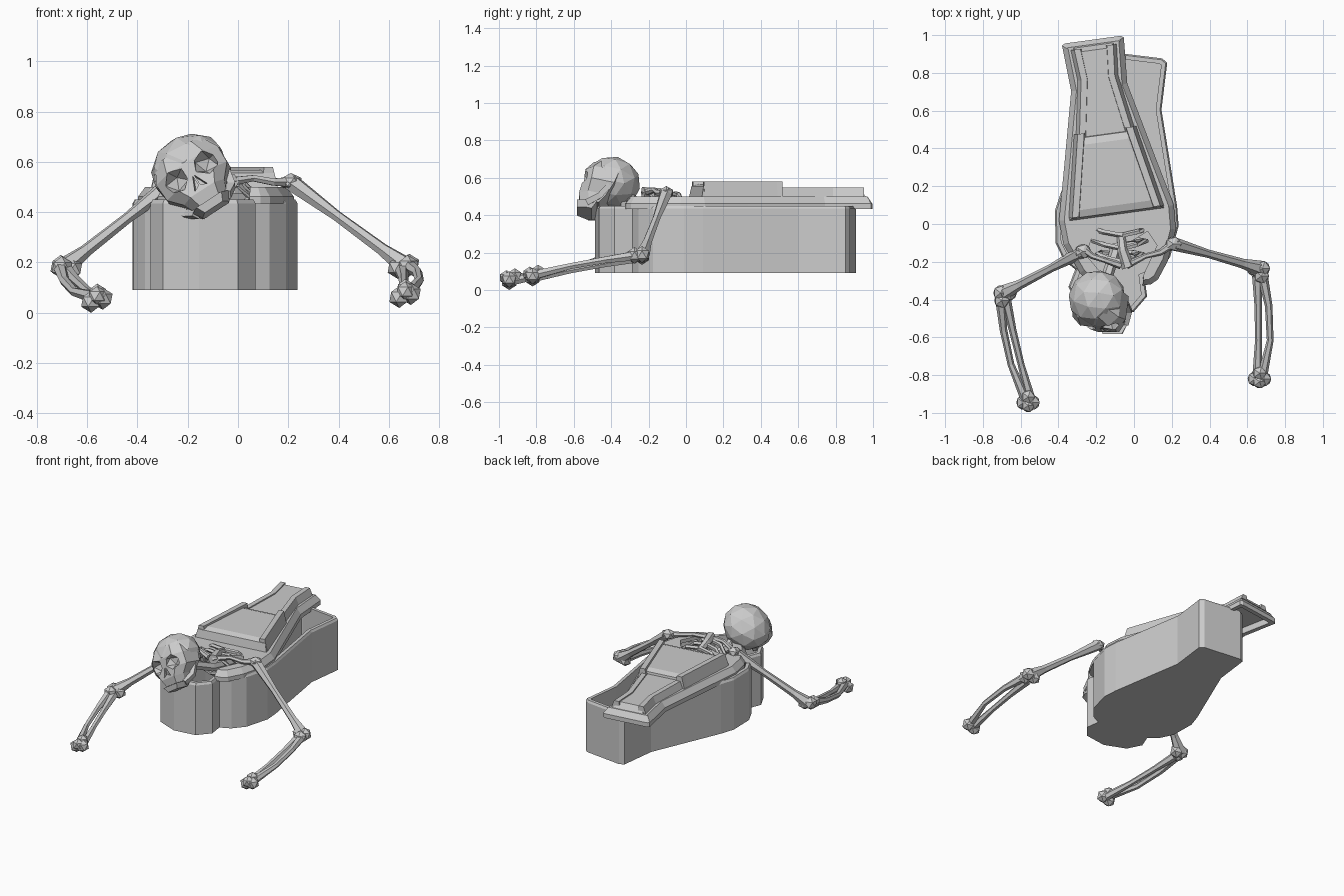
import bpy, bmesh, math
from mathutils import Vector, Matrix, Euler

if "Cube" in bpy.data.objects:
    bpy.data.objects.remove(bpy.data.objects["Cube"])


def make(name, bm, matrix=None):
    bmesh.ops.recalc_face_normals(bm, faces=bm.faces)
    me = bpy.data.meshes.new(name)
    bm.to_mesh(me)
    bm.free()
    ob = bpy.data.objects.new(name, me)
    bpy.context.collection.objects.link(ob)
    if matrix:
        me.transform(matrix)
    return ob


def loft(name, rings, matrix=None):
    """Skin equal-length rings of points and cap both ends."""
    bm = bmesh.new()
    vs = [[bm.verts.new(p) for p in r] for r in rings]
    n = len(vs[0])
    for a, b in zip(vs, vs[1:]):
        for i in range(n):
            bm.faces.new((a[i], a[(i + 1) % n], b[(i + 1) % n], b[i]))
    bm.faces.new(vs[0])
    bm.faces.new(vs[-1])
    return make(name, bm, matrix)


def mirror(half):
    return half + [(-x, y) for x, y in reversed(half) if x != 0]


def offset(pts, d):
    """Move a counter-clockwise outline inward by d."""
    out = []
    for i, p in enumerate(pts):
        p = Vector(p)
        a = (p - Vector(pts[i - 1])).normalized()
        b = (Vector(pts[(i + 1) % len(pts)]) - p).normalized()
        na, nb = Vector((-a.y, a.x)), Vector((-b.y, b.x))
        out.append(tuple(p + (na + nb) * d / (1 + na.dot(nb))))
    return out


def at(pts, z):
    return [(x, y, z) for x, y in pts]


def tube(name, pts, radii, n=6):
    pts = [Vector(p) for p in pts]
    rings = []
    for i, p in enumerate(pts):
        d = pts[min(i + 1, len(pts) - 1)] - pts[max(i - 1, 0)]
        q = d.to_track_quat('Z', 'Y')
        rings.append([p + q @ Vector((radii[i] * math.cos(k * math.tau / n),
                                      radii[i] * math.sin(k * math.tau / n), 0)) for k in range(n)])
    return loft(name, rings)


def ball(name, loc, size, sub=1, rot=(0, 0, 0)):
    bm = bmesh.new()
    bmesh.ops.create_icosphere(bm, subdivisions=sub, radius=1)
    s = size if isinstance(size, tuple) else (size,) * 3
    return make(name, bm, Matrix.LocRotScale(Vector(loc), Euler(rot), Vector(s)))


def combine(ob, other, operation='DIFFERENCE'):
    other.hide_render = True
    m = ob.modifiers.new("combine", 'BOOLEAN')
    m.operation, m.solver, m.object = operation, 'EXACT', other
    bpy.context.view_layer.objects.active = ob
    bpy.ops.object.modifier_apply(modifier=m.name)
    bpy.data.objects.remove(other)


# Hollow coffin with head bump, neck and shoulders
BOX = Matrix.Translation((-0.095, 0, 0)) @ Matrix.Rotation(math.radians(-7), 4, 'Z')
shape = mirror([(0, -.49), (.15, -.45), (.21, -.36), (.185, -.265), (.25, -.225), (.305, -.14),
                (.33, .03), (.31, .13), (.165, .63), (.165, .88), (.135, .9)])
inner = offset(shape, .03)
loft("coffin", [at(shape, .09), at(shape, .435), at(offset(shape, .008), .45),
                at(inner, .45), at(inner, .12)], BOX)

# Lid: shallow upturned tray, twisted aside, with the broken chest opening
LID = Matrix.Translation((-0.085, 0, 0)) @ Matrix.Rotation(math.radians(7.8), 4, 'Z')
lid_shape = mirror([(.13, -.34), (.17, -.32), (.235, -.23), (.3, -.07), (.307, .06), (.25, .3),
                    (.15, .73), (.165, .975), (.15, .985)])
under = offset(lid_shape, .03)
lid = loft("lid", [at(under, .475), at(under, .432), at(lid_shape, .432), at(lid_shape, .462),
                   at(offset(lid_shape, .028), .5)], LID)
hole = mirror([(.07, -.4), (.1, -.28), (.19, -.14), (.15, -.06), (.06, -.1)])
combine(lid, loft("hole_cutter", [at(hole, .3), at(hole, .7)], LID))

# Raised chest and leg panels on the lid
chest = mirror([(.255, .05), (.15, .49)])
loft("lid_chest_panel", [at(chest, .49), at(offset(chest, .012), .555), at(offset(chest, .05), .568)], LID)
legs = mirror([(.155, .35), (.09, .78), (.115, .96)])
loft("lid_leg_panel", [at(legs, .49), at(offset(legs, .03), .54)], LID)


# Square-cut bands along both edges of the raised panels
def band(name, path, w, z0, z1):
    for s in (-1, 1):
        rings = [[(s * (x - w), y, z0), (s * (x - w * .7), y, z1), (s * (x + w * .4), y, z1),
                  (s * (x + w), y, z0)] for x, y in path]
        loft(name, rings, LID)


band("chest_band", [(.222, .065), (.14, .47), (.135, .5)], .032, .5, .58)
band("leg_band", [(.13, .47), (.078, .78), (.092, .945)], .03, .5, .547)

# Torso: spine, breastbone, ribs and collar bones
tube("spine", [(-.09, .05, .38), (-.1, -.15, .42), (-.14, -.27, .47), (-.17, -.36, .54)],
     (.03, .03, .03, .028))
tube("breastbone", [(-.07, -.05, .5), (-.06, -.14, .52), (-.03, -.23, .52)], (.02, .028, .035))
for i in range(3):
    y = -.2 + i * .07
    w = .12 + .02 * i
    for s in (-1, 1):
        tube("rib", [(-.06, y, .515), (-.07 + s * w * .6, y + .02, .51), (-.075 + s * w, y + .04, .46),
                     (-.09 + s * w * .7, y + .05, .4), (-.09, y + .04, .38)],
             (.014, .014, .014, .014, .012), 5)
tube("collar_bone_right", [(-.04, -.22, .52), (.06, -.17, .535), (.14, -.15, .52), (.2, -.11, .52)],
     (.02, .014, .016, .022))
tube("collar_bone_left", [(-.07, -.22, .52), (-.16, -.19, .535), (-.22, -.17, .52), (-.26, -.14, .52)],
     (.02, .014, .016, .022))


# Arms: upper arm, two forearm bones, wrist knuckles
def arm(side, sh, el, wr, bow):
    sh, el, wr = Vector(sh), Vector(el), Vector(wr)
    tube("upper_arm_" + side, [sh, sh.lerp(el, .12), sh.lerp(el, .4), sh.lerp(el, .8), el],
         (.036, .032, .022, .026, .042))
    ball("shoulder_knob_" + side, sh, (.048, .042, .036))
    sx = 1 if el.x > 0 else -1
    for dx, dy, dz in ((.015, 0, .005), (-.03, .0, -.005), (.01, -.04, .0)):
        ball("elbow_knob_" + side, el + Vector((dx * sx, dy, dz)), .045)
    start = el + Vector((0, -.04, -.01))
    for k, b in ((-.012, Vector(bow) * .15), (.016, Vector(bow))):
        off = Vector((k * sx, 0, k * .5))
        tube("forearm_bone_" + side,
             [start + off, start.lerp(wr, .3) + off + b * .8, start.lerp(wr, .65) + off + b, wr + off],
             (.028, .02, .018, .026))
    for dx, dy, dz, r in ((-.024, -.02, -.012, .044), (.022, -.02, .0, .044), (0, -.035, .01, .04),
                          (0, .01, .02, .04)):
        ball("wrist_knob_" + side, wr + Vector((dx, dy, dz)), r)


arm("right", (.21, -.105, .52), (.665, -.235, .185), (.665, -.8, .075), (.04, 0, .01))
arm("left", (-.27, -.145, .51), (-.69, -.365, .18), (-.56, -.925, .056), (-.03, 0, -.02))

# Skull: cranium, upper jaw, chin and cheeks, in its own upright frame
SK = Matrix.Translation((-.19, -.395, .565)) @ Euler((math.radians(-14), math.radians(-33), 0)).to_matrix().to_4x4()


def ring(w, y0, y1, z, c=.6):
    return [(-w, y1, z), (-w, y0 + .05, z), (-w * c, y0, z), (w * c, y0, z), (w, y0 + .05, z), (w, y1, z)]


skull = ball("skull", (0, .0, .01), (.158, .15, .135), 2)
combine(skull, loft("skull_face", [ring(.075, -.135, -.03, -.175), ring(.095, -.15, 0, -.13),
                                   ring(.142, -.145, .03, -.075), ring(.145, -.15, .04, .0),
                                   ring(.11, -.12, .03, .07)]), 'UNION')
for s in (-1, 1):
    combine(skull, ball("eye_cutter", (s * .07, -.15, -.042), (.056, .07, .05), 1, (0, s * .2, 0)))
    combine(skull, loft("nose_cutter", [[(s * .004, y, -.06), (s * .03, y, -.12), (s * .004, y, -.105)]
                                        for y in (-.2, -.1)]))
skull.data.transform(SK)
jaw = loft("jaw", [ring(.06, -.14, -.06, -.212, .7), ring(.085, -.15, -.04, -.178, .7)])
jaw.data.transform(SK)
for s in (-1, 1):
    branch = tube("jaw_branch", [(s * .07, -.09, -.185), (s * .105, -.03, -.15), (s * .12, .01, -.07)],
                  (.024, .022, .02), 4)
    branch.data.transform(SK)
